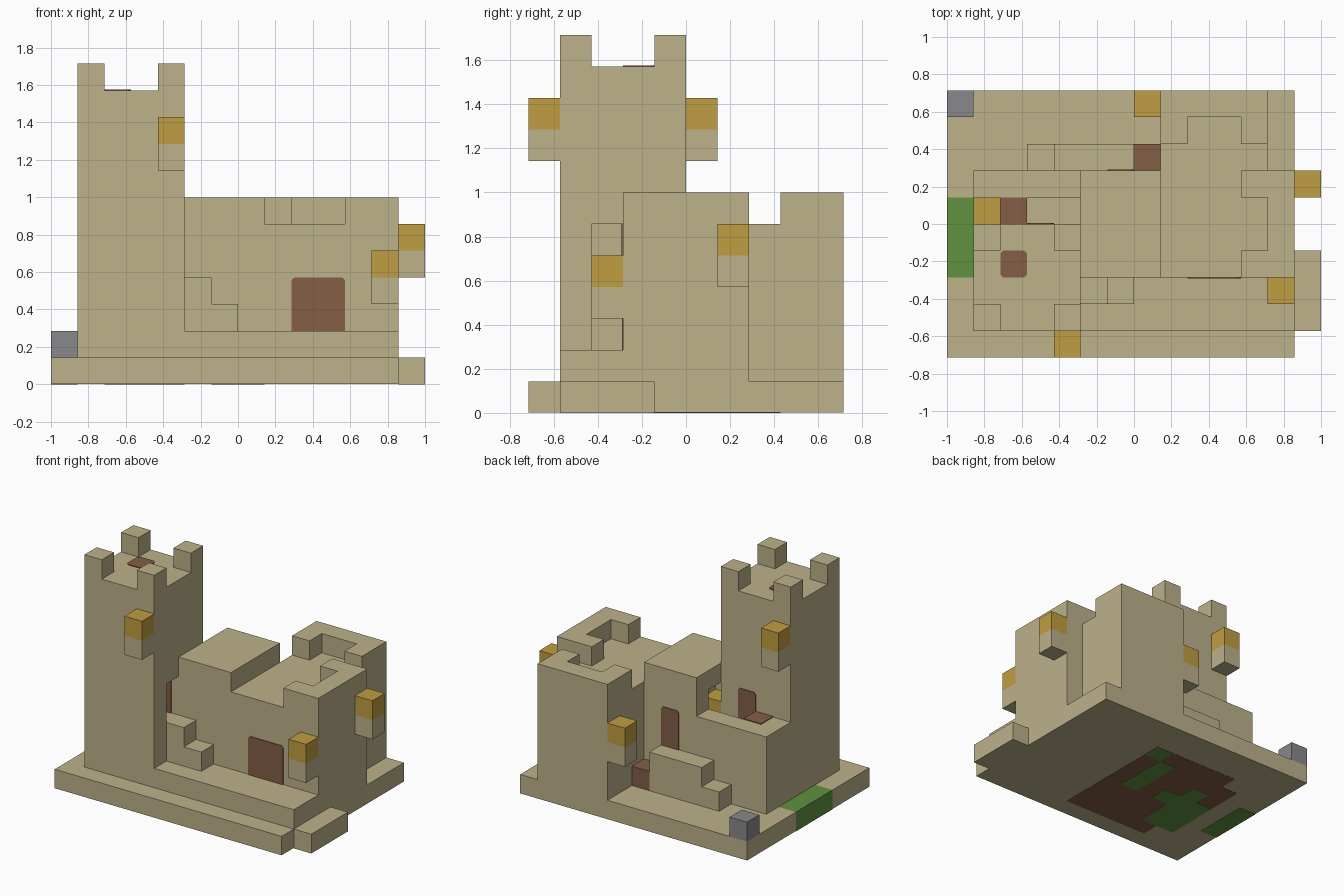
import bpy
import bmesh
from mathutils import Matrix, Vector

cube = bpy.data.objects.get("Cube")
if cube:
    bpy.data.objects.remove(cube, do_unlink=True)

U = 1 / 7  # size of one building block


def material(name, rgb):
    lin = [(c / 255 / 12.92) if c < 11 else ((c / 255 + 0.055) / 1.055) ** 2.4 for c in rgb]
    m = bpy.data.materials.new(name)
    m.use_nodes = True
    m.diffuse_color = (*lin, 1)
    m.node_tree.nodes["Principled BSDF"].inputs["Base Color"].default_value = (*lin, 1)
    return m


SAND = material("sandstone", (189, 178, 139))
GOLD = material("lamp gold", (192, 157, 66))
WOOD = material("brown wood", (131, 94, 70))
STONE = material("grey stone", (137, 137, 139))
GRASS = material("grass green", (96, 146, 64))


def finish(name, bm, mat):
    bmesh.ops.recalc_face_normals(bm, faces=bm.faces)
    mesh = bpy.data.meshes.new(name)
    bm.to_mesh(mesh)
    bm.free()
    mesh.materials.append(mat)
    obj = bpy.data.objects.new(name, mesh)
    bpy.context.collection.objects.link(obj)
    return obj


def blocks(name, mat, *boxes):
    """One object of boxes given as (x0, x1, y0, y1, z0, z1) in block units."""
    bm = bmesh.new()
    for b in boxes:
        lo, hi = Vector(b[0::2]) * U, Vector(b[1::2]) * U
        place = Matrix.Translation((lo + hi) / 2) @ Matrix.Diagonal((*(hi - lo), 1))
        bmesh.ops.create_cube(bm, size=1, matrix=place)
    return finish(name, bm, mat)


def carve(box, hole):
    """Split a box into the boxes that remain around a hole."""
    parts, rest = [], list(box)
    for a in (0, 2, 4):
        lo, hi = max(rest[a], hole[a]), min(rest[a + 1], hole[a + 1])
        for p, q in ((rest[a], lo), (hi, rest[a + 1])):
            if q > p:
                parts.append(tuple(rest[:a] + [p, q] + rest[a + 2:]))
        rest[a], rest[a + 1] = lo, hi
    return parts


def panel(name, origin, across, up, width, height, all_round=False):
    """Thin wooden panel with clipped corners, raised from its wall."""
    c = 0.1
    low = c if all_round else 0
    outline = [(low, 0), (width - low, 0), (width, low), (width, height - c),
               (width - c, height), (c, height), (0, height - c), (0, low)]
    o, s, t = Vector(origin), Vector(across), Vector(up)
    points = list(dict.fromkeys(outline))
    bm = bmesh.new()
    face = bm.faces.new([bm.verts.new((o + s * p + t * q) * U) for p, q in points])
    raised = bmesh.ops.extrude_face_region(bm, geom=[face])["geom"]
    verts = [g for g in raised if isinstance(g, bmesh.types.BMVert)]
    bmesh.ops.translate(bm, verts=verts, vec=s.cross(t) * 0.04 * U)
    return finish(name, bm, WOOD)


def lamp(name, x, y, z):
    blocks(name + "_bracket", SAND, (x, x + 1, y, y + 1, z, z + 1))
    blocks(name + "_light", GOLD, (x, x + 1, y, y + 1, z + 1, z + 2))


# Ground slab, side step, lawn and loose stone
B = 0.02
blocks("ground_slab", SAND, *carve((-7, 6, -5, 5, B, 1), (-7, -6, -2, 1, B, 1)))
blocks("side_step", SAND, (6, 7, -4, -1, 0, 1))
blocks("lawn", GRASS, (-7, -6, -2, 1, 0, 1))
blocks("loose_stone", STONE, (-7, -6, 4, 5, 1, 2))

# Earth and turf on the underside
blocks("under_earth", WOOD, (-4, 1, -4, 3, 0.01, 0.04), (-5, -4, -3, 2, 0.01, 0.04))
blocks("under_turf", GRASS, (0, 1, 2, 3, 0, 0.04), (-1, 0, -1, 2, 0, 0.04),
       (-5, -3, -3, 0, 0, 0.04), (-4, -3, 0, 1, 0, 0.04), (-3, -2, -1, 0, 0, 0.04))

# Tall tower with a doorway and corner battlements
blocks("tower", SAND, *carve((-6, -2, -4, 0, 1, 11), (-4, -2, -3, -2, 4, 6)))
blocks("tower_battlements", SAND,
       *[(x, x + 1, y, y + 1, 11, 12) for x in (-6, -3) for y in (-4, -1)])
blocks("open_door", WOOD, (-3.1, -2.4, -2.05, -2, 4, 6))

# Hall with a lit passage, and the terrace behind the tower
blocks("hall", SAND, *carve((-2, 1, -2, 2, 1, 7), (-2, -1, -1, 1, 4, 6)))
blocks("passage_light", GOLD, (-2, -1, -1, 0, 4, 5))
blocks("terrace", SAND, *carve((-6, -2, 0, 2, 1, 5), (-4, -2, 0, 1, 4, 5)))

# East wing and back wing with battlements
blocks("east_wing", SAND, (1, 6, -2, 2, 1, 6))
blocks("east_battlements", SAND, (4, 6, -2, -1, 6, 7), (5, 6, -1, 1, 6, 7), (4, 6, 1, 2, 6, 7))
blocks("back_wing", SAND, (1, 5, 2, 5, 1, 6))
blocks("back_battlements", SAND, (1, 5, 4, 5, 6, 7), (1, 2, 3, 4, 6, 7), (4, 5, 3, 4, 6, 7))

# Front platform and stairs on both sides
blocks("front_platform", SAND, (-2, 6, -4, -2, 1, 2))
blocks("front_stairs", SAND, (-2, -1, -3, -2, 2, 4), (-1, 0, -3, -2, 2, 3))
blocks("back_stairs", SAND, (-3, 0, 2, 3, 1, 3), (-4, -3, 2, 3, 1, 2))
blocks("wooden_crate", WOOD, (0, 1, 2, 3, 1, 2))

# Doors and hatches
X, Y, Z = (1, 0, 0), (0, 1, 0), (0, 0, 1)
BACK = (-1, 0, 0)
panel("front_door", (2, -2, 2), X, Z, 2, 2)
panel("back_door", (0, 2, 3), BACK, Z, 1, 2)
panel("terrace_door", (-3, 0, 4), BACK, Z, 1, 2)
panel("tower_hatch", (-5, -2, 11), X, Y, 1, 1, True)
blocks("terrace_hatch", WOOD, (-5, -4, 0, 1, 5, 5.04))

# Wall lamps
lamp("tower_front_lamp", -3, -5, 8)
lamp("tower_back_lamp", -6, 0, 8)
lamp("front_lamp", 5, -3, 3)
lamp("side_lamp", 6, 1, 4)
lamp("back_lamp", 0, 4, 3)
